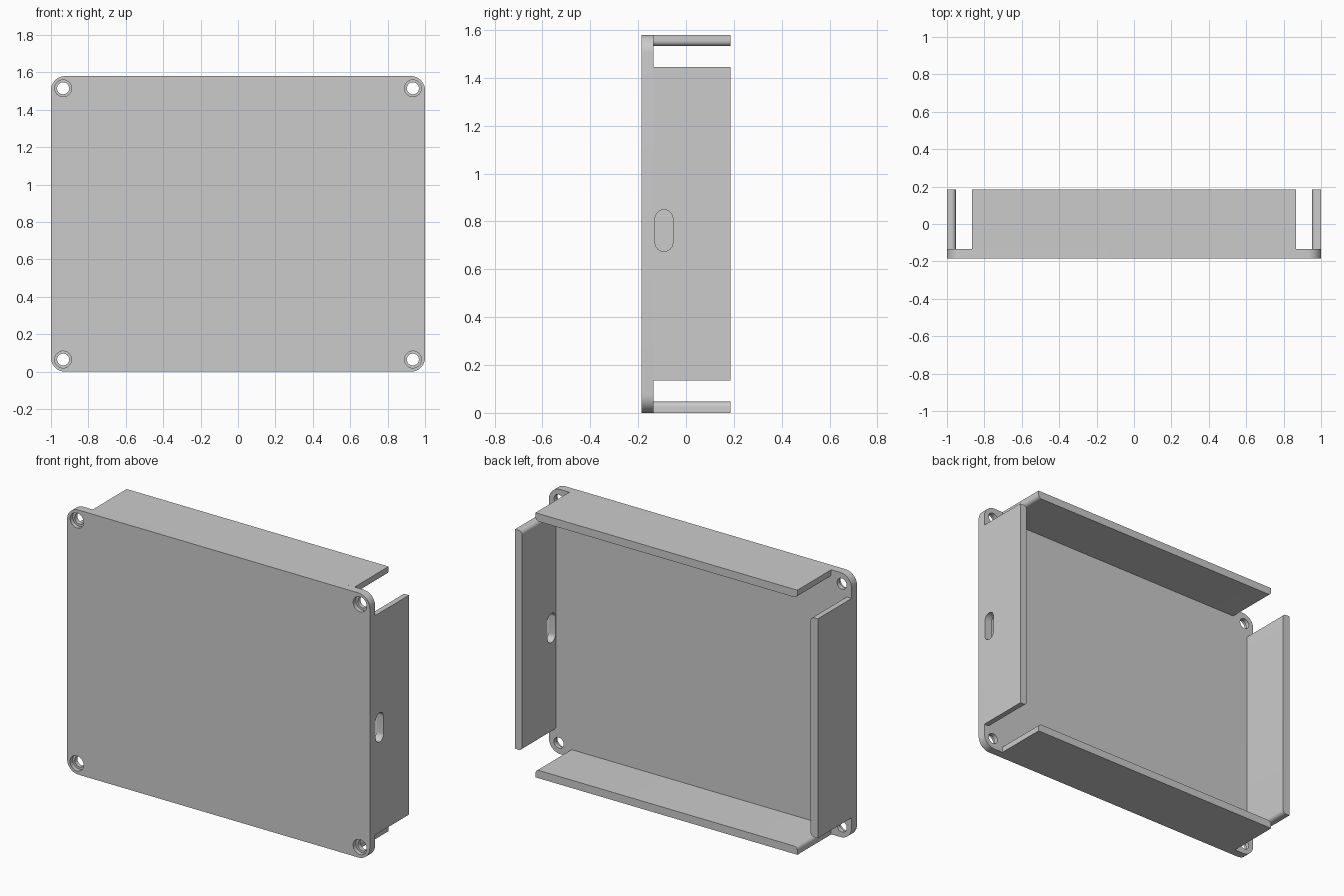
import bpy, math

cube = bpy.data.objects.get("Cube")
if cube:
    bpy.data.objects.remove(cube, do_unlink=True)

W, H, D = 1.0, 1.58, 0.185      # half width, full height, half depth
BACK = -0.135                   # rear face of the plate
WALL = 0.047                    # wall thickness
CORNER = 0.135                  # open corner size
MID = H / 2

grey = bpy.data.materials.new("plain_grey")
grey.use_nodes = True
grey.diffuse_color = (0.6, 0.6, 0.6, 1)
grey.node_tree.nodes["Principled BSDF"].inputs["Base Color"].default_value = (0.6, 0.6, 0.6, 1)


def rounded(cx, cy, hx, hy, radii, steps=10):
    """Rounded rectangle; radii run counter-clockwise from the upper right."""
    pts = []
    for i, (sx, sy) in enumerate([(1, 1), (-1, 1), (-1, -1), (1, -1)]):
        r = radii[i]
        n = steps if r else 0
        for k in range(n + 1):
            a = math.pi / 2 * (i + (k / n if n else 0))
            pts.append((cx + sx * (hx - r) + r * math.cos(a),
                        cy + sy * (hy - r) + r * math.sin(a)))
    # drop doubled points where two arcs meet
    return [p for i, p in enumerate(pts) if math.dist(p, pts[i - 1]) > 1e-5]


def prism(name, pts, lo, hi, axis="y"):
    """Extrude an outline in (x, z) along y, or one in (y, z) along x."""
    place = (lambda p, d: (p[0], d, p[1])) if axis == "y" else (lambda p, d: (d, p[0], p[1]))
    n = len(pts)
    verts = [place(p, d) for d in (lo, hi) for p in pts]
    faces = [tuple(range(n)), tuple(range(2 * n - 1, n - 1, -1))]
    faces += [(i, i + n, (i + 1) % n + n, (i + 1) % n) for i in range(n)]
    if axis == "x":
        faces = [f[::-1] for f in faces]
    mesh = bpy.data.meshes.new(name)
    mesh.from_pydata(verts, [], faces)
    mesh.materials.append(grey)
    obj = bpy.data.objects.new(name, mesh)
    bpy.context.collection.objects.link(obj)
    return obj


def select(obj):
    bpy.ops.object.select_all(action="DESELECT")
    obj.select_set(True)
    bpy.context.view_layer.objects.active = obj


def cut(target, cutter):
    select(target)
    mod = target.modifiers.new("cut", "BOOLEAN")
    mod.operation, mod.solver, mod.object = "DIFFERENCE", "EXACT", cutter
    bpy.ops.object.modifier_apply(modifier=mod.name)
    bpy.data.objects.remove(cutter, do_unlink=True)


# Face plate with rounded corners and counterbored screw holes
plate = prism("face_plate", rounded(0, MID, W, MID, [0.075] * 4), -D, BACK)
for sx in (-1, 1):
    for sz in (-1, 1):
        cx, cz = sx * 0.935, MID + sz * 0.725
        for r, depth in ((0.045, -0.16), (0.032, 0.0)):
            cut(plate, prism("hole_cutter", rounded(cx, cz, r, r, [r] * 4, 8), -D - 0.05, depth))

# Four walls, open at the corners, with softened inner end edges
R = 0.025
half_t = WALL / 2
top = prism("top_wall", rounded(0, H - half_t, W - CORNER, half_t, [0, 0, R * 0.9, R * 0.9]), BACK, D)
bottom = prism("bottom_wall", rounded(0, half_t, W - CORNER, half_t, [R * 0.9, R * 0.9, 0, 0]), BACK, D)
left = prism("left_wall", rounded(W - half_t, MID, half_t, MID - CORNER, [0, R * 0.9, R * 0.9, 0]), BACK, D)
right = prism("right_wall", rounded(half_t - W, MID, half_t, MID - CORNER, [R * 0.9, 0, 0, R * 0.9]), BACK, D)

# Cable slot through the left wall
cut(left, prism("slot_cutter", rounded(-0.092, 0.762, 0.037, 0.087, [0.037] * 4), 0.9, 1.1, "x"))

for obj in (plate, top, bottom, left, right):
    select(obj)
    bpy.ops.object.shade_smooth_by_angle(angle=math.radians(30))
